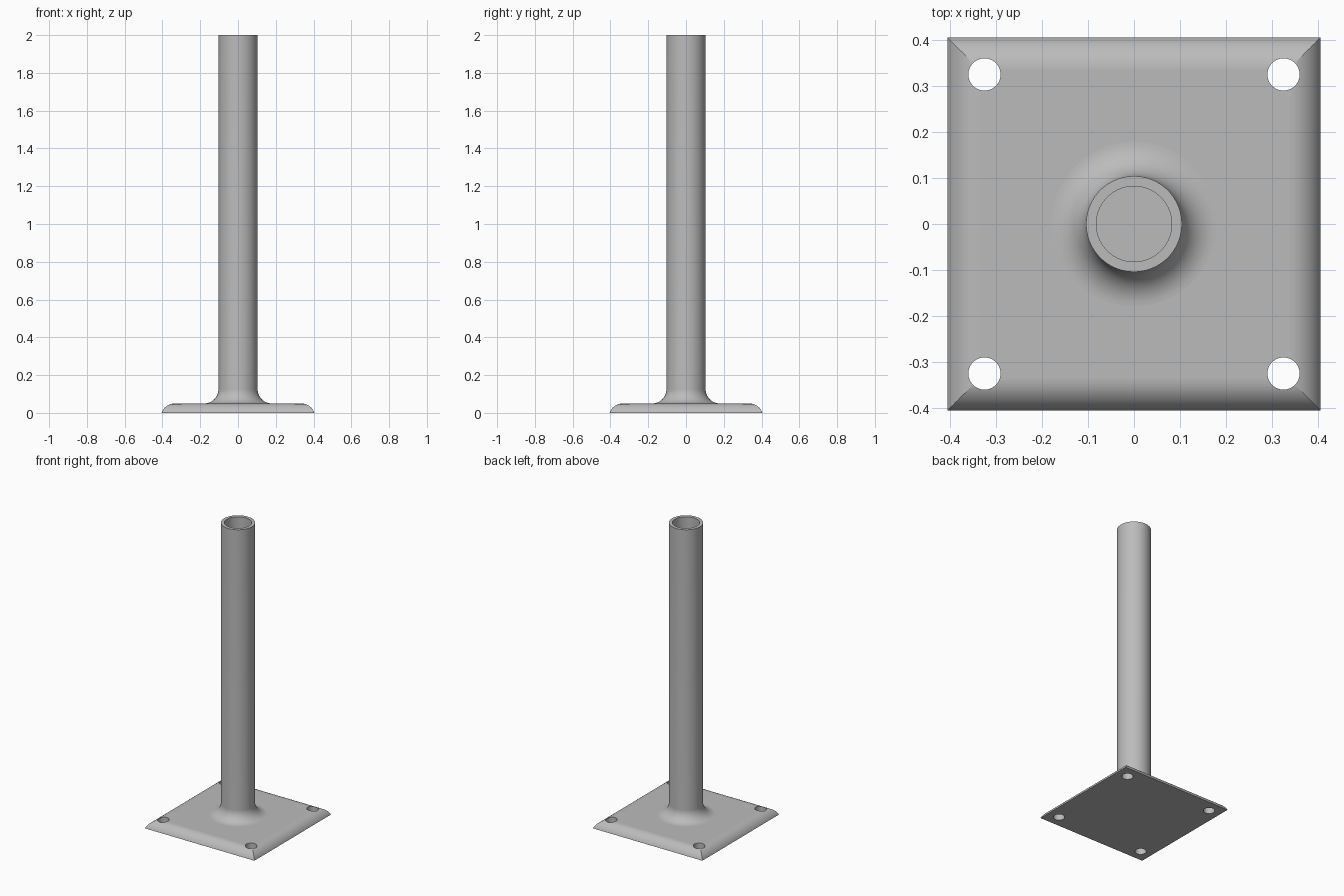
import bpy
import bmesh
from math import sin, cos, pi, radians, acos
from mathutils import Matrix

cube = bpy.data.objects.get("Cube")
if cube:
    bpy.data.objects.remove(cube, do_unlink=True)

HALF, THICK, FILLET = 0.405, 0.05, 0.075
PIPE_R, BORE_R, HEIGHT = 0.104, 0.082, 2.0
HOLE_R, HOLE_POS = 0.035, 0.325
SEGMENTS = 96

steel = bpy.data.materials.new("grey steel")
steel.use_nodes = True
GREY = (0.5, 0.5, 0.5, 1)
steel.diffuse_color = GREY
steel.node_tree.nodes["Principled BSDF"].inputs["Base Color"].default_value = GREY


def add_object(name, bm):
    bmesh.ops.recalc_face_normals(bm, faces=bm.faces)
    mesh = bpy.data.meshes.new(name)
    bm.to_mesh(mesh)
    bm.free()
    mesh.materials.append(steel)
    obj = bpy.data.objects.new(name, mesh)
    bpy.context.collection.objects.link(obj)
    return obj


def shade(obj, angle):
    bpy.ops.object.select_all(action='DESELECT')
    obj.select_set(True)
    bpy.context.view_layer.objects.active = obj
    bpy.ops.object.shade_smooth_by_angle(angle=radians(angle))


def loft(bm, profile, sides, start):
    """Join rings of the given (radius, z) profile."""
    rings = [[bm.verts.new((r * cos(start + 2 * pi * i / sides),
                            r * sin(start + 2 * pi * i / sides), z))
              for i in range(sides)] for r, z in profile]
    for a, b in zip(rings, rings[1:]):
        for i in range(sides):
            j = (i + 1) % sides
            bm.faces.new((a[i], a[j], b[j], b[i]))
    return rings


# Base plate: square rings following the rounded edge
sweep = acos((FILLET - THICK) / FILLET)
flat = HALF - FILLET * sin(sweep)
edge = [(flat + FILLET * sin(sweep * (1 - i / 14)),
         THICK - FILLET + FILLET * cos(sweep * (1 - i / 14))) for i in range(15)]
bm = bmesh.new()
rings = loft(bm, [(x * 2 ** 0.5, z) for x, z in edge], 4, pi / 4)
bm.faces.new(rings[0])
bm.faces.new(rings[-1])
plate = add_object("base_plate", bm)

# Bolt holes near the corners
bm = bmesh.new()
for sx in (-1, 1):
    for sy in (-1, 1):
        bmesh.ops.create_cone(bm, cap_ends=True, segments=48, radius1=HOLE_R,
                              radius2=HOLE_R, depth=0.3,
                              matrix=Matrix.Translation((sx * HOLE_POS, sy * HOLE_POS, 0)))
cutter = add_object("bolt_hole_cutter", bm)
cutter.hide_render = True
cutter.hide_set(True)
cut = plate.modifiers.new("bolt_holes", 'BOOLEAN')
cut.operation = 'DIFFERENCE'
cut.solver = 'EXACT'
cut.object = cutter

# Apply the cut so the hole rims can be shaded sharp
bpy.context.view_layer.update()
cut_mesh = bpy.data.meshes.new_from_object(
    plate.evaluated_get(bpy.context.evaluated_depsgraph_get()))
plate.modifiers.clear()
plate.data = cut_mesh
bpy.data.objects.remove(cutter, do_unlink=True)
shade(plate, 20)

# Pipe: flared foot, straight wall, flat rim and bore down to the plate
foot = [(PIPE_R + FILLET * (1 - cos(a)), THICK + FILLET * (1 - sin(a)))
        for a in [pi / 2 * (1 - i / 14) for i in range(15)]]
bm = bmesh.new()
loft(bm, foot + [(PIPE_R, HEIGHT), (BORE_R, HEIGHT), (BORE_R, THICK)], SEGMENTS, 0)
pipe = add_object("pipe", bm)
shade(pipe, 30)
